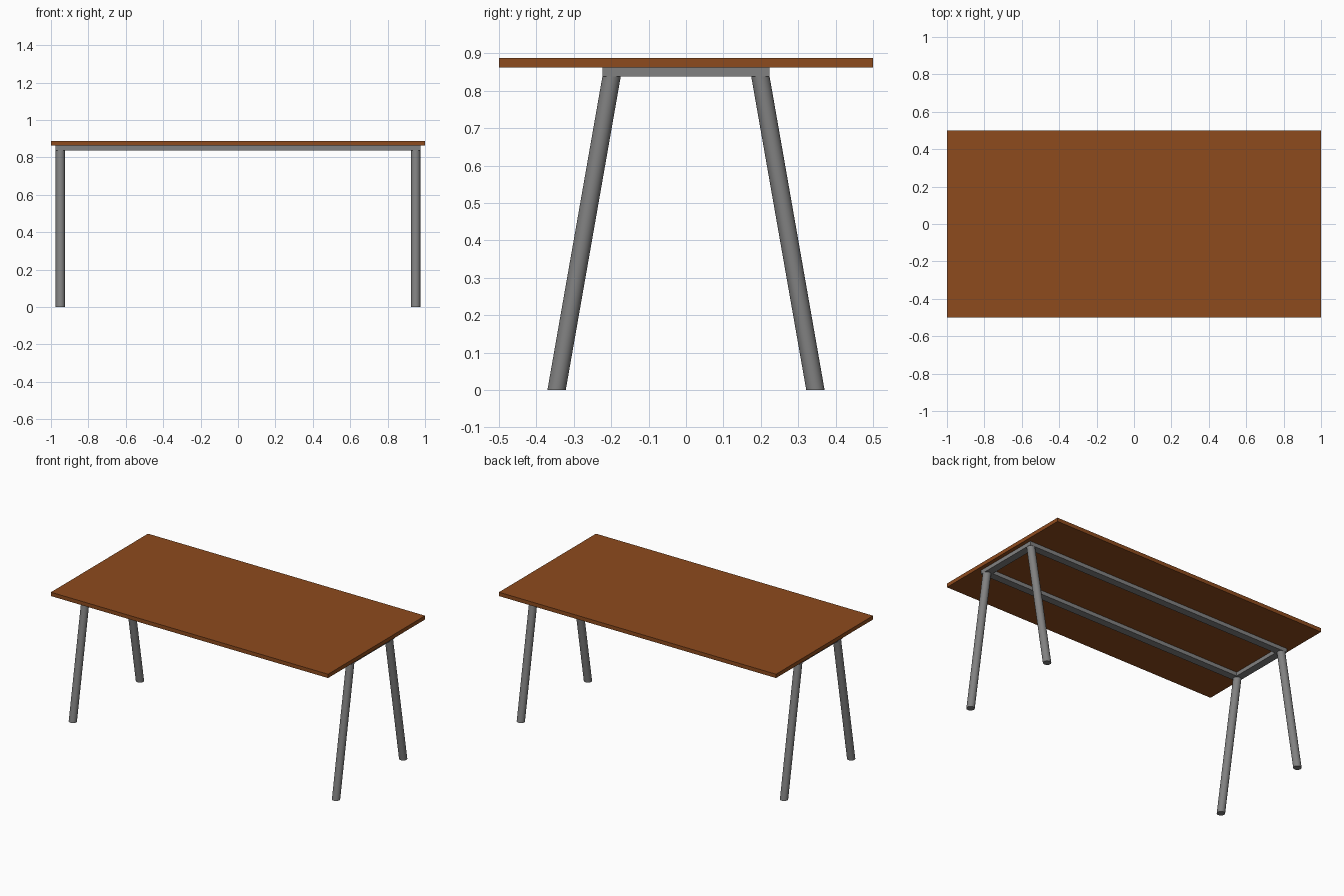
import bpy, bmesh
from mathutils import Matrix

if "Cube" in bpy.data.objects:
    bpy.data.objects.remove(bpy.data.objects["Cube"])

TOP_Z, FRAME_Z, LEG_Z = 0.888, 0.863, 0.838
X, Y_TOP, Y_FOOT, R = 0.95, 0.199, 0.346, 0.0245


def material(name, color):
    mat = bpy.data.materials.new(name)
    mat.diffuse_color = (*color, 1)
    mat.use_nodes = True
    mat.node_tree.nodes["Principled BSDF"].inputs["Base Color"].default_value = mat.diffuse_color
    return mat


wood = material("brown_wood", (0.267, 0.07, 0.0125))
metal = material("dark_grey_metal", (0.22, 0.22, 0.22))


def finish(name, bm, mat):
    me = bpy.data.meshes.new(name)
    bm.to_mesh(me)
    bm.free()
    me.materials.append(mat)
    ob = bpy.data.objects.new(name, me)
    bpy.context.collection.objects.link(ob)
    return ob


def box(name, lo, hi, mat):
    bm = bmesh.new()
    bmesh.ops.create_cube(bm, size=1)
    for v in bm.verts:
        for i in range(3):
            v.co[i] = lo[i] if v.co[i] < 0 else hi[i]
    return finish(name, bm, mat)


# Table top
box("table_top", (-1, -0.5, FRAME_Z), (1, 0.5, TOP_Z), wood)

# Support frame: two long rails and two end rails between them
yo, yi = Y_TOP + R, Y_TOP - R
for side, s in (("front", -1), ("back", 1)):
    lo, hi = sorted((s * yi, s * yo))
    box(side + "_rail", (-X - R, lo, LEG_Z), (X + R, hi, FRAME_Z), metal)
for side, s in (("left", -1), ("right", 1)):
    lo, hi = sorted((s * (X - R), s * (X + R)))
    box(side + "_end_rail", (lo, -yi, LEG_Z), (hi, yi, FRAME_Z), metal)

# Splayed round legs, sheared so both ends stay horizontal
for fb, sy in (("front", -1), ("back", 1)):
    for lr, sx in (("left", -1), ("right", 1)):
        bm = bmesh.new()
        bmesh.ops.create_cone(bm, cap_ends=True, segments=32, radius1=R, radius2=R,
                              depth=LEG_Z, matrix=Matrix.Translation((0, 0, LEG_Z / 2)))
        for v in bm.verts:
            t = v.co.z / LEG_Z
            v.co.x += sx * X
            v.co.y += sy * (Y_FOOT + (Y_TOP - Y_FOOT) * t)
        leg = finish(f"{fb}_{lr}_leg", bm, metal)
        bpy.ops.object.select_all(action='DESELECT')
        leg.select_set(True)
        bpy.context.view_layer.objects.active = leg
        bpy.ops.object.shade_smooth_by_angle()
